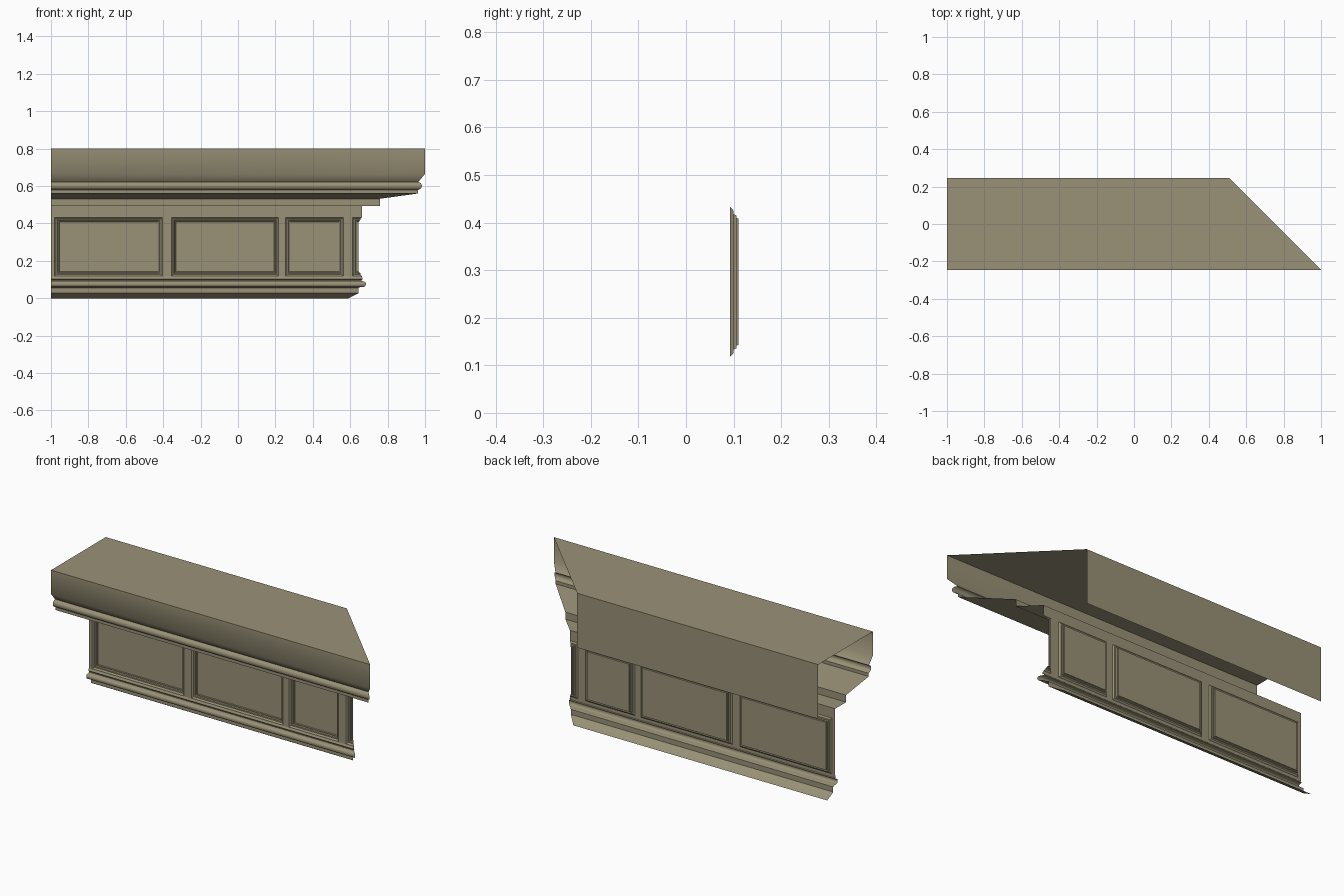
import bpy, bmesh, math
from mathutils import Vector

if "Cube" in bpy.data.objects:
    bpy.data.objects.remove(bpy.data.objects["Cube"])

LEFT, MITRE = -1.0, 0.755      # open left end; right end is cut on the plane x + y = MITRE

stone = bpy.data.materials.new("warm_stone")
stone.diffuse_color = (0.32, 0.285, 0.185, 1)
stone.use_nodes = True
stone.node_tree.nodes["Principled BSDF"].inputs["Base Color"].default_value = stone.diffuse_color


def finish(name, bm, angle):
    """Mitre the right end, then turn the mesh into a shaded object."""
    bmesh.ops.remove_doubles(bm, verts=bm.verts, dist=1e-5)
    bmesh.ops.bisect_plane(bm, geom=bm.verts[:] + bm.edges[:] + bm.faces[:],
                           plane_co=(MITRE, 0, 0), plane_no=Vector((1, 1, 0)).normalized(),
                           clear_outer=True)
    me = bpy.data.meshes.new(name)
    bm.to_mesh(me)
    bm.free()
    me.materials.append(stone)
    ob = bpy.data.objects.new(name, me)
    bpy.context.collection.objects.link(ob)
    bpy.ops.object.select_all(action='DESELECT')
    ob.select_set(True)
    bpy.context.view_layer.objects.active = ob
    bpy.ops.object.shade_smooth_by_angle(angle=math.radians(angle))


def run(name, profile, angle=35):
    """Sweep a (y, z) profile along x."""
    bm = bmesh.new()
    rows = [[bm.verts.new((x, y, z)) for x in (LEFT, 1.2)] for y, z in profile]
    for a, b in zip(rows, rows[1:]):
        bm.faces.new((a[0], a[1], b[1], b[0]))
    finish(name, bm, angle)


def bead(y, z0, z1, depth, n=8):
    """Half-round moulding bulging towards the front."""
    r, zc = (z1 - z0) / 2, (z0 + z1) / 2
    return [(y - depth * math.cos(t), zc + r * math.sin(t))
            for t in (math.pi * (i / n - 0.5) for i in range(n + 1))]


# Base moulding
run("base_moulding", [(0.165, 0), (0.115, 0.024), (0.111, 0.027), (0.111, 0.056), (0.097, 0.061)]
    + bead(0.083, 0.061, 0.09, 0.012) + [(0.095, 0.093), (0.095, 0.097), (0.088, 0.104), (0.093, 0.115)])

# Cornice: soffit, corona, bead, crown, flat top and back
run("cornice", [(0.093, 0.492), (-0.004, 0.492), (-0.004, 0.532), (-0.207, 0.56), (-0.207, 0.578)]
    + bead(-0.212, 0.582, 0.62, 0.016)
    + [(-0.209, 0.622), (-0.245, 0.665), (-0.245, 0.8), (0.245, 0.8), (0.245, 0.492)], 50)

# Panelled frieze wall
WALL, Z0, Z1 = 0.093, 0.118, 0.433
panels = [(-0.98, -0.404), (-0.356, 0.217), (0.254, 0.564), (0.612, 0.95)]
rings = [(0, WALL), (0.008, 0.1), (0.015, 0.1), (0.018, 0.106), (0.023, 0.106), (0.025, 0.11)]
bm = bmesh.new()


def quad(*pts):
    bm.faces.new([bm.verts.new(p) for p in pts])


def flat(x0, x1, z0, z1, y=WALL):
    quad((x0, y, z0), (x1, y, z0), (x1, y, z1), (x0, y, z1))


cuts = [LEFT] + [x for p in panels for x in p] + [1.2]
for i, (a, b) in enumerate(zip(cuts, cuts[1:])):
    flat(a, b, 0.1, Z0)
    flat(a, b, Z1, 0.492)
    if i % 2 == 0:
        flat(a, b, Z0, Z1)          # stile between panels
        continue
    loops = [[(a + d, y, Z0 + d), (b - d, y, Z0 + d), (b - d, y, Z1 - d), (a + d, y, Z1 - d)]
             for d, y in rings]
    for o, n in zip(loops, loops[1:]):   # stepped moulding round the panel
        for k in range(4):
            j = (k + 1) % 4
            quad(o[k], o[j], n[j], n[k])
    quad(*loops[-1])                # recessed panel
finish("panelled_wall", bm, 20)
